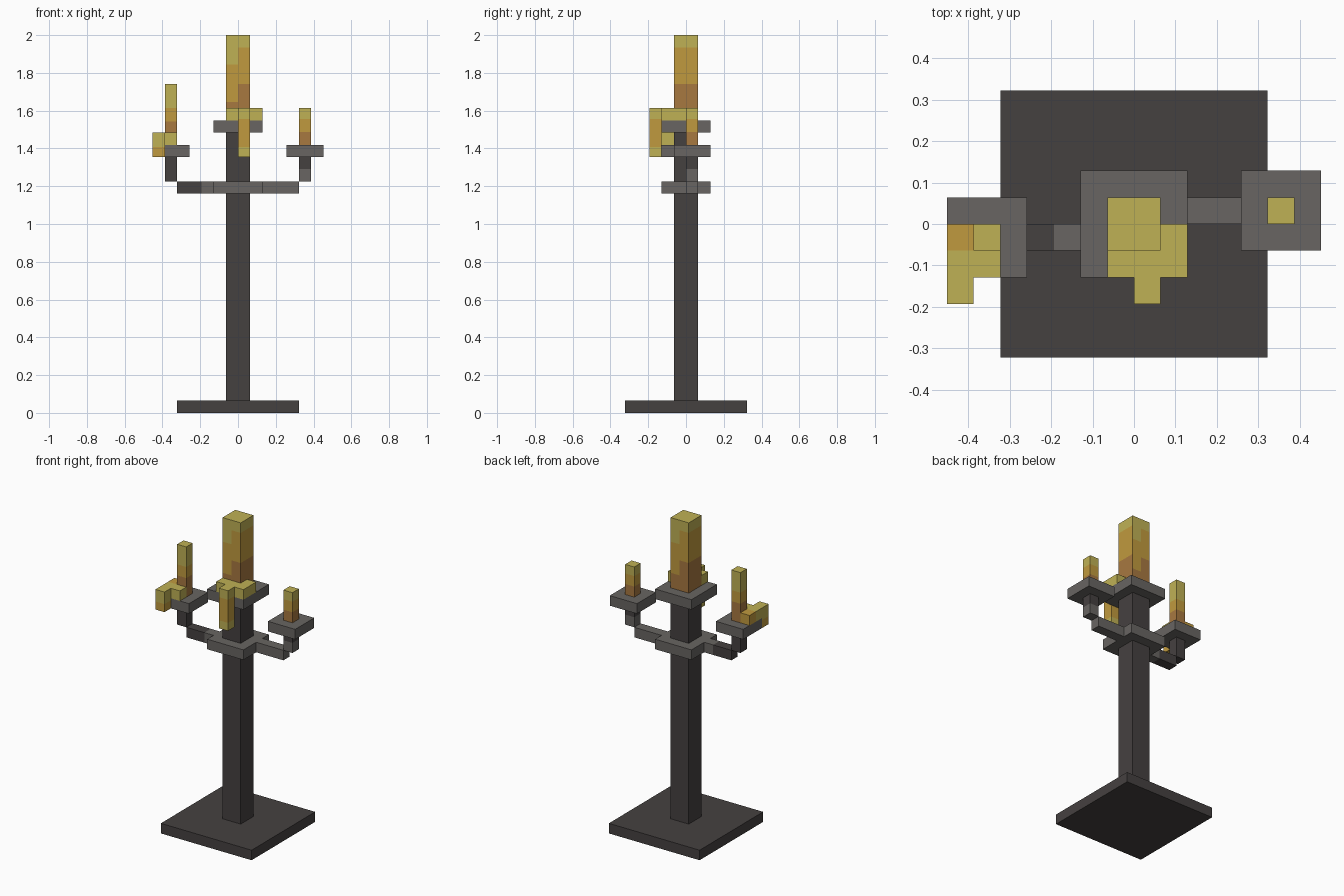
import bpy, bmesh
from mathutils import Vector

cube = bpy.data.objects.get("Cube")
if cube:
    bpy.data.objects.remove(cube, do_unlink=True)

U = 2 / 31  # one block; all sizes below are in blocks


def linear(c):
    c /= 255
    return c / 12.92 if c <= 0.04045 else ((c + 0.055) / 1.055) ** 2.4


def material(name, rgb):
    m = bpy.data.materials.new(name)
    col = tuple(linear(c) for c in rgb) + (1.0,)
    m.diffuse_color = col
    m.use_nodes = True
    bsdf = next(n for n in m.node_tree.nodes if n.type == 'BSDF_PRINCIPLED')
    bsdf.inputs["Base Color"].default_value = col
    bsdf.inputs["Roughness"].default_value = 0.8
    return m


DARK = material("dark iron", (69, 65, 64))
GREY = material("grey iron", (104, 101, 98))
YELLOW = material("yellow wax", (191, 177, 85))
ORANGE = material("orange wax", (192, 154, 62))
BROWN = material("brown wax", (167, 120, 64))


def block(name, lo, hi, mats, cuts=(), rule=None):
    """Box from lo to hi, sliced at (axis, position) cuts, coloured by rule(centre, normal)."""
    bm = bmesh.new()
    bmesh.ops.create_cube(bm, size=1)
    for v in bm.verts:
        v.co = Vector([lo[i] + (v.co[i] + 0.5) * (hi[i] - lo[i]) for i in range(3)])
    for axis, pos in cuts:
        no = Vector((0, 0, 0))
        no[axis] = 1
        bmesh.ops.bisect_plane(bm, geom=bm.verts[:] + bm.edges[:] + bm.faces[:],
                               plane_co=no * pos, plane_no=no)
    bm.normal_update()
    if rule:
        for f in bm.faces:
            f.material_index = rule(f.calc_center_median(), f.normal)
    bmesh.ops.scale(bm, vec=(U, U, U), verts=bm.verts)
    me = bpy.data.meshes.new(name)
    bm.to_mesh(me)
    bm.free()
    for m in mats:
        me.materials.append(m)
    ob = bpy.data.objects.new(name, me)
    bpy.context.collection.objects.link(ob)
    return ob


def banded(name, lo, hi, mats, levels):
    """Box with horizontal colour bands; mats run from bottom to top."""
    return block(name, lo, hi, mats, [(2, z) for z in levels],
                 lambda c, n: sum(c.z > z for z in levels))


# Stand
block("base", (-5, -5, 0), (5, 5, 1), [DARK])
block("post", (-1, -1, 1), (1, 1, 23), [DARK])
block("arm_collar", (-2, -2, 18), (2, 2, 19), [GREY])
block("centre_tray", (-2, -2, 23), (2, 2, 24), [GREY])

# Left arm (+x)
block("left_arm", (2, 0, 18), (5, 1, 19), [GREY])
banded("left_riser", (5, 0, 19), (6, 1, 21), [GREY, DARK], [20])
block("left_tray", (4, -1, 21), (7, 2, 22), [GREY])

# Right arm (-x)
block("right_arm", (-5, -1, 18), (-2, 0, 19), [DARK, GREY], [(0, -3)],
      lambda c, n: int(c.x > -3))
block("right_riser", (-6, -1, 19), (-5, 0, 21), [DARK])
block("right_tray", (-7, -2, 21), (-4, 1, 22), [GREY])

# Side candles
banded("left_candle", (5, 0, 22), (6, 1, 25), [BROWN, ORANGE, YELLOW], [23.05, 24.1])
banded("right_candle", (-6, -1, 22), (-5, 0, 27), [BROWN, ORANGE, YELLOW], [23.9, 25])


# Centre candle: colour bands step down on one half of the front and back
def candle_rule(c, n):
    low = abs(n.y) > 0.5 and c.x * n.y > 0
    orange, yellow = (25.5, 28.6) if low else (27, 30)
    return (c.z > orange) + (c.z > yellow)


block("centre_candle", (-1, -1, 24), (1, 1, 31), [BROWN, ORANGE, YELLOW],
      [(0, 0), (2, 25.5), (2, 27), (2, 28.6), (2, 30)], candle_rule)

# Melted wax on the centre tray
block("centre_wax_front", (-1, -2, 24), (2, -1, 25), [YELLOW])
block("centre_wax_side", (1, -1, 24), (2, 0, 25), [YELLOW])
banded("centre_wax_drip", (0, -3, 21), (1, -2, 25), [YELLOW, ORANGE, YELLOW], [21.8, 24.1])

# Melted wax on the right tray
block("right_wax_front", (-7, -2, 22), (-5, -1, 23), [YELLOW])
block("right_wax_side", (-7, -1, 22), (-6, 0, 23), [ORANGE])
banded("right_wax_drip", (-7, -3, 21), (-6, -2, 23), [ORANGE, YELLOW], [21.8])
